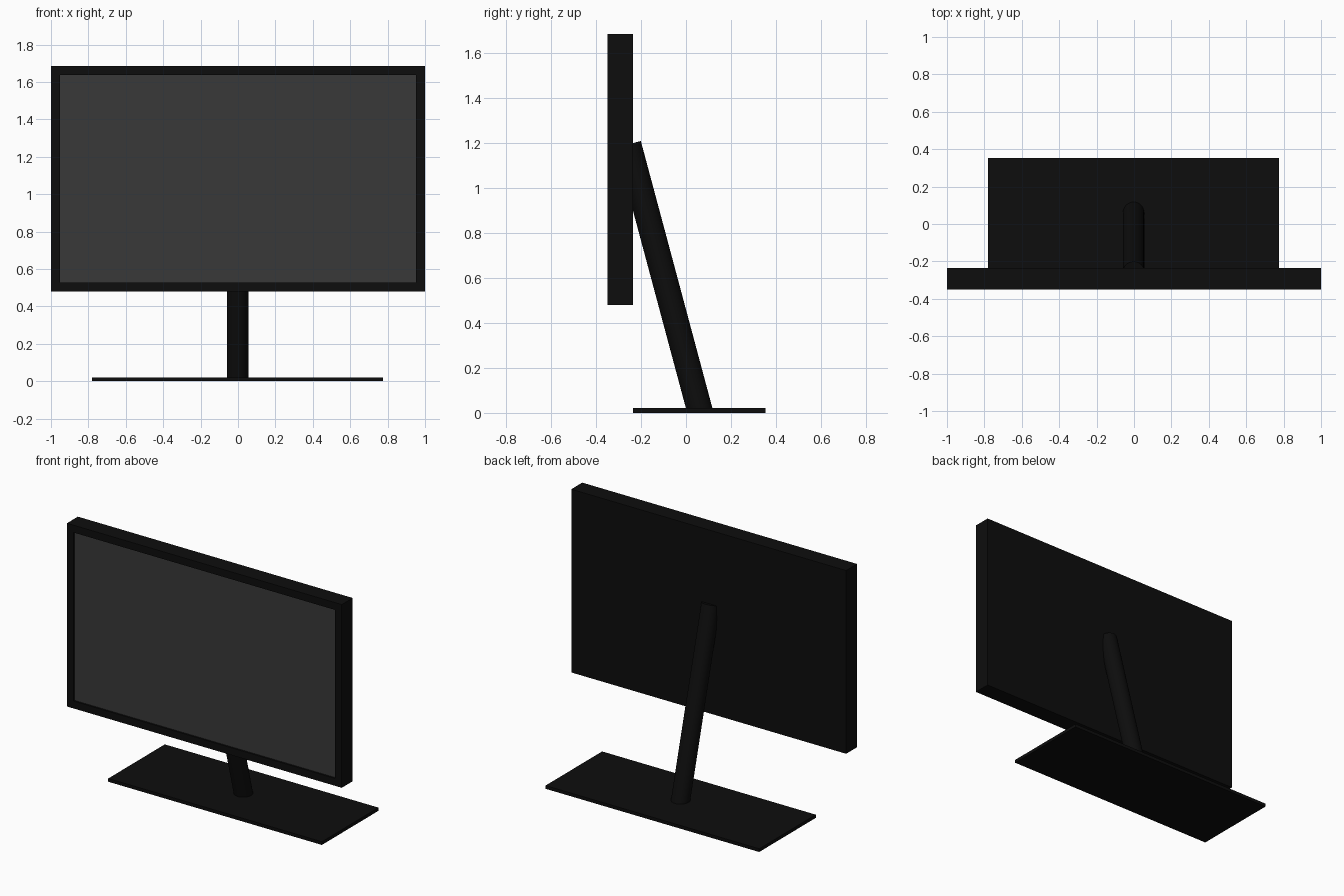
import bpy, bmesh, math
from mathutils import Matrix, Vector

if "Cube" in bpy.data.objects:
    bpy.data.objects.remove(bpy.data.objects["Cube"])


def material(name, value):
    m = bpy.data.materials.new(name)
    m.diffuse_color = (value, value, value, 1)
    m.use_nodes = True
    m.node_tree.nodes["Principled BSDF"].inputs["Base Color"].default_value = m.diffuse_color
    return m


black = material("black_plastic", 0.004)
glass = material("dark_grey_screen", 0.04)


def add_object(name, bm, mats):
    mesh = bpy.data.meshes.new(name)
    bm.to_mesh(mesh)
    bm.free()
    for m in mats:
        mesh.materials.append(m)
    obj = bpy.data.objects.new(name, mesh)
    bpy.context.collection.objects.link(obj)
    return obj


def box(lo, hi):
    lo, hi = Vector(lo), Vector(hi)
    bm = bmesh.new()
    bmesh.ops.create_cube(bm, size=1, matrix=Matrix.Translation((lo + hi) / 2)
                          @ Matrix.Diagonal((*(hi - lo), 1)))
    return bm


# Monitor housing: front face inset into a bezel, screen slightly recessed
bm = box((-1, -0.35, 0.48), (1, -0.236, 1.685))
bm.normal_update()
screen = min(bm.faces, key=lambda f: f.calc_center_median().y)
bmesh.ops.inset_region(bm, faces=[screen], thickness=0.068)
bmesh.ops.inset_region(bm, faces=[screen], thickness=0.0, depth=0)
for v in screen.verts:
    v.co.y += 0.012
screen.material_index = 1
add_object("monitor_panel", bm, [black, glass])

# Flat base plate
add_object("base_plate", box((-0.78, -0.235, 0), (0.775, 0.353, 0.021)), [black])

# Round post leaning forward into the back of the housing
tilt, radius, length = math.radians(15), 0.057, 1.22
top = Vector((-0.002, -0.256, 1.195))
axis = Vector((0, -math.sin(tilt), math.cos(tilt)))
bm = bmesh.new()
bmesh.ops.create_cone(bm, cap_ends=True, segments=32, radius1=radius, radius2=radius,
                      depth=length, matrix=Matrix.Translation(top - axis * length / 2)
                      @ Matrix.Rotation(tilt, 4, 'X'))
# Foot of the post is cut level inside the base plate
for v in bm.verts:
    if v.co.z < 0.5:
        v.co += axis * ((0.01 - v.co.z) / axis.z)
post = add_object("stand_post", bm, [black])
bpy.context.view_layer.objects.active = post
post.select_set(True)
bpy.ops.object.shade_smooth_by_angle(angle=math.radians(40))
